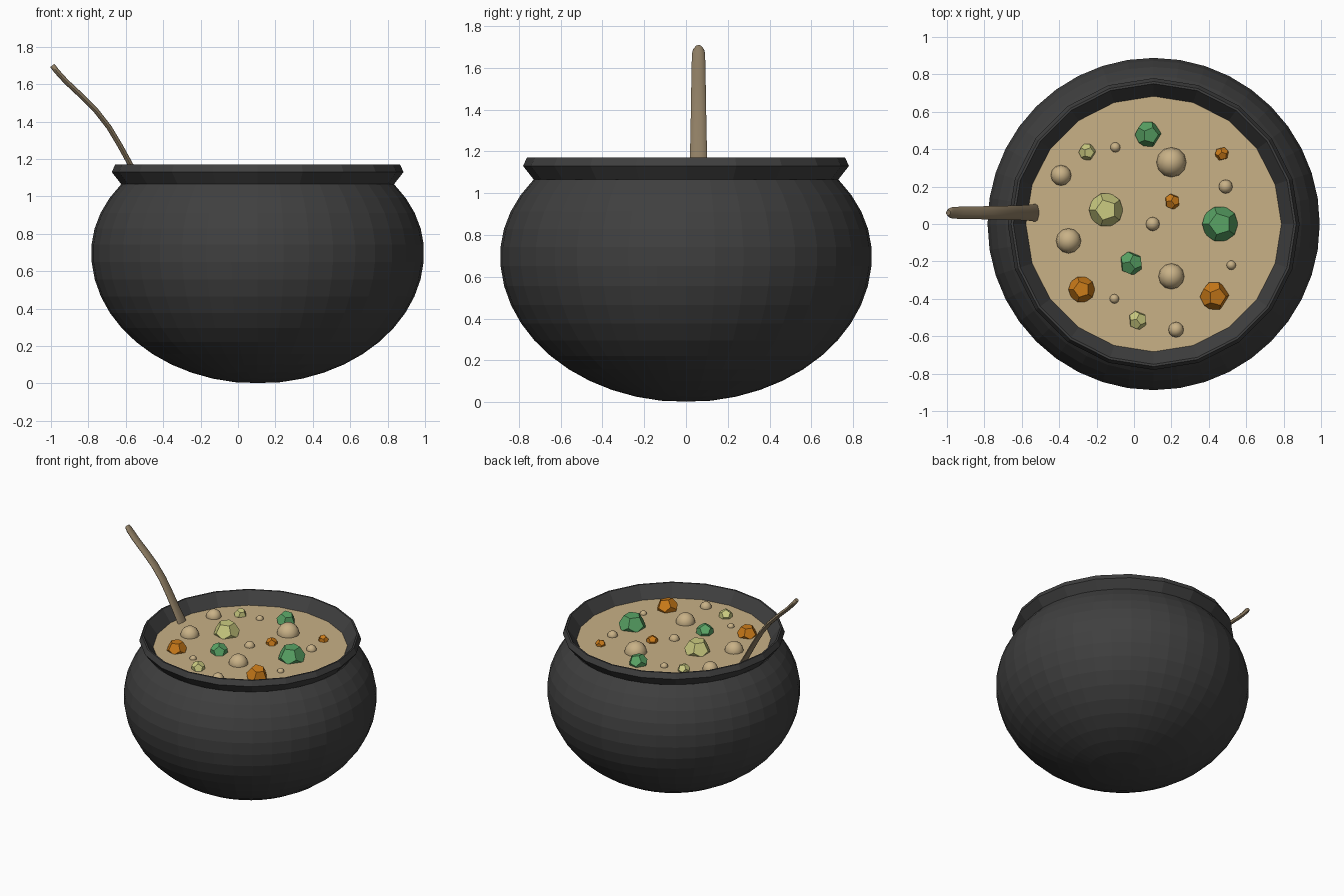
import bpy, bmesh, math
from mathutils import Vector, Euler

cube = bpy.data.objects.get("Cube")
if cube:
    bpy.data.objects.remove(cube)

CX = 0.105       # pot axis
SOUP_Z = 1.08


def material(name, r, g, b):
    m = bpy.data.materials.new(name)
    m.use_nodes = True
    m.diffuse_color = (r, g, b, 1)
    node = next(n for n in m.node_tree.nodes if n.type == 'BSDF_PRINCIPLED')
    node.inputs["Base Color"].default_value = (r, g, b, 1)
    node.inputs["Roughness"].default_value = 0.8
    return m


IRON = material("dark iron", 0.05, 0.05, 0.05)
BROTH = material("creamy broth", 0.58, 0.44, 0.24)
WOOD = material("brown wood", 0.27, 0.205, 0.125)
CARROT = material("carrot orange", 0.60, 0.20, 0.01)
GREEN = material("herb green", 0.10, 0.37, 0.13)
YELLOW = material("pale yellow green", 0.60, 0.60, 0.22)


def finish(name, bm, mat, loc=(0, 0, 0), smooth=None):
    bmesh.ops.recalc_face_normals(bm, faces=bm.faces)
    mesh = bpy.data.meshes.new(name)
    bm.to_mesh(mesh)
    bm.free()
    mesh.materials.append(mat)
    ob = bpy.data.objects.new(name, mesh)
    ob.location = loc
    bpy.context.collection.objects.link(ob)
    if smooth:
        bpy.ops.object.select_all(action='DESELECT')
        ob.select_set(True)
        bpy.context.view_layer.objects.active = ob
        bpy.ops.object.shade_smooth_by_angle(angle=math.radians(smooth))
    return ob


def loft(rings, cap_start=False, cap_end=False):
    """Skin a list of equally sized closed rings of points."""
    bm = bmesh.new()
    loops = [[bm.verts.new(p) for p in ring] for ring in rings]
    for a, b in zip(loops, loops[1:]):
        for i in range(len(a)):
            j = (i + 1) % len(a)
            bm.faces.new((a[i], a[j], b[j], b[i]))
    if cap_start:
        bm.faces.new(loops[0])
    if cap_end:
        bm.faces.new(loops[-1])
    return bm


def circle(r, z, n):
    return [(r * math.cos(math.tau * i / n), r * math.sin(math.tau * i / n), z)
            for i in range(n)]


# Round belly: deeper below its widest line than above it
belly = []
for k in range(1, 17):
    a = math.radians(-90 + k * 125 / 16)
    height = 0.7 if a < 0 else 0.638
    belly.append(circle(0.89 * math.cos(a), 0.7 + height * math.sin(a), 40))
belly.insert(0, circle(0.02, 0.003, 40))
finish("pot_belly", loft(belly, cap_start=True), IRON, (CX, 0, 0))

# Flared rim and sloping inner wall
rim = [(0.725, 1.06), (0.78, 1.13), (0.762, 1.17), (0.75, 1.17), (0.68, SOUP_Z - 0.005)]
finish("pot_rim", loft([circle(r, z, 20) for r, z in rim]), IRON, (CX, 0, 0))

# Soup surface
bm = bmesh.new()
bm.faces.new([bm.verts.new(p) for p in circle(0.683, SOUP_Z, 20)])
finish("soup_surface", bm, BROTH, (CX, 0, 0))

# Bubbles: domes half sunk in the soup
bubbles = [(0.20, 0.33, 0.08), (0.20, -0.28, 0.069), (-0.35, -0.09, 0.067),
           (-0.39, 0.26, 0.055), (0.49, 0.20, 0.037), (0.10, 0, 0.037),
           (0.225, -0.565, 0.041), (-0.10, 0.41, 0.027),
           (0.52, -0.22, 0.025), (-0.105, -0.40, 0.025)]
for i, (x, y, r) in enumerate(bubbles):
    bm = bmesh.new()
    bmesh.ops.create_uvsphere(bm, u_segments=12, v_segments=8, radius=r)
    finish(f"bubble_{i + 1}", bm, BROTH, (x, y, SOUP_Z), smooth=35)


# Vegetable chunks: dodecahedra made as the dual of an icosahedron
def chunk(name, mat, x, y, r, turn):
    ico = bmesh.new()
    bmesh.ops.create_icosphere(ico, subdivisions=1, radius=1)
    bm = bmesh.new()
    spin = Euler((turn * 0.35, turn * 0.2, turn)).to_matrix()
    for f in ico.faces:
        bm.verts.new(spin @ (f.calc_center_median().normalized() * r))
    ico.free()
    bmesh.ops.convex_hull(bm, input=bm.verts)
    bmesh.ops.dissolve_limit(bm, angle_limit=0.05, verts=bm.verts, edges=bm.edges)
    finish(name, bm, mat, (x, y, SOUP_Z + 0.12 * r))


chunks = {
    "carrot_chunk": (CARROT, [(-0.28, -0.35, 0.072), (0.43, -0.385, 0.078),
                              (0.205, 0.12, 0.043), (0.47, 0.375, 0.038)]),
    "herb_chunk": (GREEN, [(0.46, 0, 0.098), (0.075, 0.48, 0.07), (-0.015, -0.21, 0.065)]),
    "potato_chunk": (YELLOW, [(-0.15, 0.075, 0.093), (-0.25, 0.385, 0.046),
                              (0.02, -0.515, 0.052)]),
}
for name, (mat, spots) in chunks.items():
    for i, (x, y, r) in enumerate(spots):
        chunk(f"{name}_{i + 1}", mat, x, y, r, 0.7 * i)

# Wooden spoon handle: flat oval section swept along an S-shaped path
# (x, z, half width)
path = [(-0.50, 1.03, 0.05), (-0.535, 1.10, 0.046), (-0.575, 1.17, 0.041),
        (-0.63, 1.27, 0.039), (-0.69, 1.37, 0.037), (-0.76, 1.46, 0.036),
        (-0.84, 1.54, 0.034), (-0.92, 1.615, 0.033), (-0.97, 1.67, 0.031),
        (-0.985, 1.69, 0.026), (-0.993, 1.70, 0.015)]
rings = []
for i, (x, z, w) in enumerate(path):
    x0, z0, _ = path[max(i - 1, 0)]
    x1, z1, _ = path[min(i + 1, len(path) - 1)]
    across = Vector((z1 - z0, 0, x0 - x1)).normalized()
    ring = []
    for k in range(10):
        a = math.tau * k / 10
        ring.append(Vector((x, 0.06 + w * math.cos(a), z)) + across * 0.015 * math.sin(a))
    rings.append(ring)
finish("spoon_handle", loft(rings, True, True), WOOD, smooth=50)
